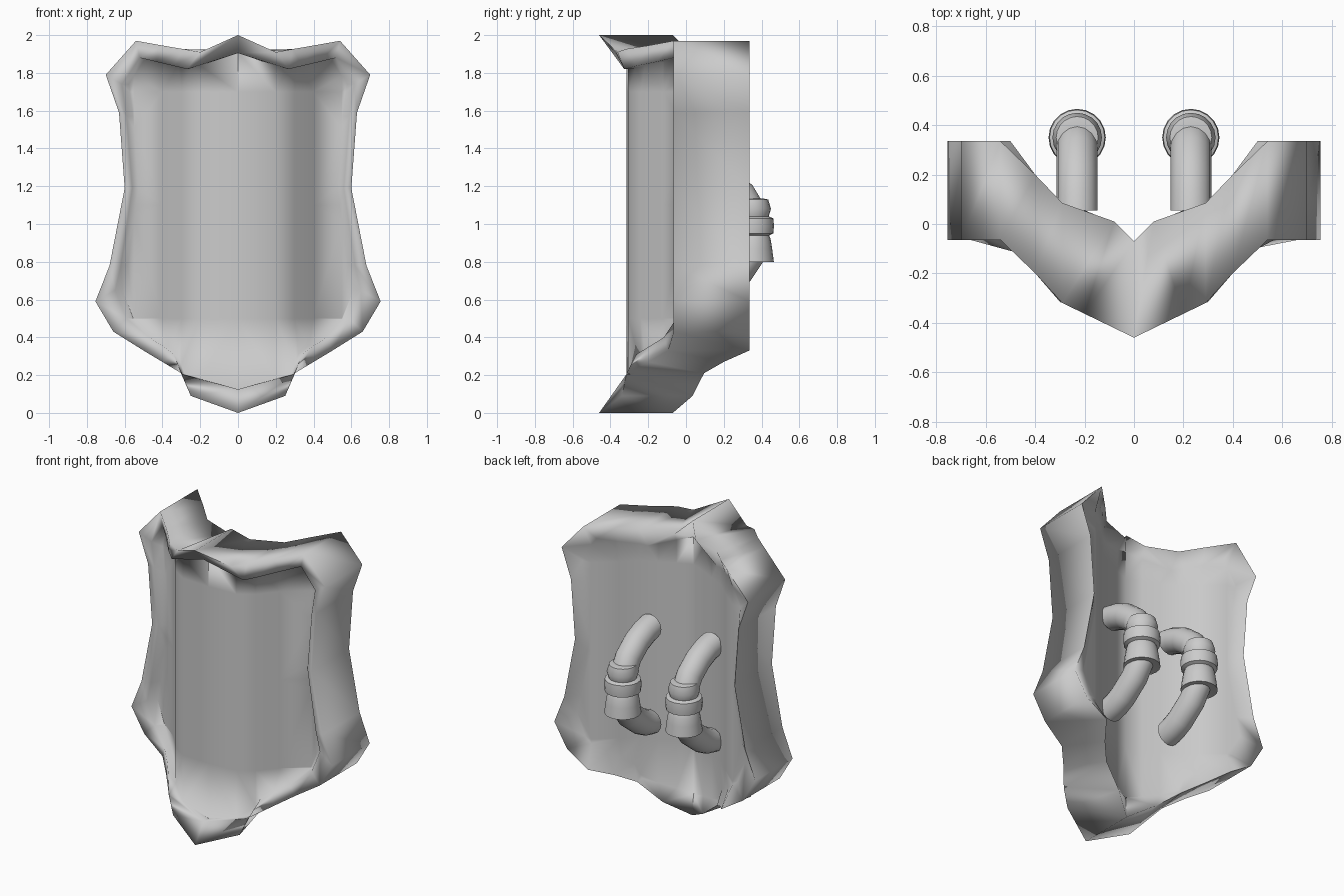
import bpy, bmesh, math
from mathutils import Vector

cube = bpy.data.objects.get("Cube")
if cube:
    bpy.data.objects.remove(cube, do_unlink=True)

grey = bpy.data.materials.new("plain_grey")
grey.use_nodes = True
grey.diffuse_color = (0.6, 0.6, 0.6, 1)
grey.node_tree.nodes["Principled BSDF"].inputs["Base Color"].default_value = (0.6, 0.6, 0.6, 1)


def finish(bm, name, angle):
    bmesh.ops.recalc_face_normals(bm, faces=bm.faces)
    mesh = bpy.data.meshes.new(name)
    bm.to_mesh(mesh)
    bm.free()
    mesh.materials.append(grey)
    obj = bpy.data.objects.new(name, mesh)
    bpy.context.collection.objects.link(obj)
    bpy.ops.object.select_all(action="DESELECT")
    obj.select_set(True)
    bpy.context.view_layer.objects.active = obj
    bpy.ops.object.shade_smooth_by_angle(angle=math.radians(angle))


def interp(table, x):
    x = abs(x)
    for (x0, y0), (x1, y1) in zip(table, table[1:]):
        if x <= x1:
            return y0 + (y1 - y0) * (x - x0) / (x1 - x0)
    return table[-1][1]


def bridge(bm, a, b):
    n = len(a)
    for i in range(n):
        bm.faces.new((a[i], a[(i + 1) % n], b[(i + 1) % n], b[i]))


def mirrored(half):
    return half + [(-x, z) for x, z in reversed(half[1:-1])]


# Half outlines from top centre to bottom centre (x, z)
EDGE = [(0, 2), (.2, 1.91), (.29, 1.926), (.4, 1.945), (.54, 1.97), (.7, 1.79), (.63, 1.59),
        (.6, 1.19), (.68, .78), (.755, .59), (.66, .43), (.5, .33), (.4, .27), (.3, .21),
        (.25, .09), (0, 0)]
LIP = [(0, 1.905), (.27, 1.82), (.34, 1.837), (.43, 1.858), (.52, 1.88), (.615, 1.74), (.59, 1.57),
       (.56, 1.19), (.62, .78), (.65, .65), (.59, .5), (.47, .4), (.4, .355), (.34, .31),
       (.3, .205), (0, .125)]
outer_front = mirrored(EDGE)
# The back edge pinches in at the top and bottom dips
outer_back = mirrored(EDGE[:1] + [(.08, 1.92)] + EDGE[2:-2] + [(.15, .09)] + EDGE[-1:])
lip = mirrored(LIP)
front_inset = [(x * .94, z) for x, z in lip]
back_inset = [(x * .97, 1.02 + (z - 1.02) * .98) for x, z in lip]

# Depth curves across the width (x, y)
RIM_FRONT = [(0, -.46), (.3, -.315), (.38, -.22), (.53, -.065), (1, -.065)]
LIP_FRONT = [(0, -.37), (.2, -.355), (.3, -.315), (.38, -.21), (.53, -.055), (1, -.03)]
PANEL_FRONT = [(0, -.315), (.2, -.305), (.3, -.24), (.4, -.12), (.55, .0), (.8, .03)]
RIM_BACK = [(0, -.07), (.08, .01), (.29, .085), (.4, .2), (.5, .335), (1, .335)]
PANEL_BACK = [(0, -.08), (.1, -.04), (.2, .01), (.3, .06), (.4, .15), (.53, .26), (.8, .28)]

# Shield body: rim band and both panels in one smooth shell
bm = bmesh.new()
rows = [(front_inset, PANEL_FRONT), (lip, LIP_FRONT), (outer_front, RIM_FRONT),
        (outer_back, RIM_BACK), (back_inset, PANEL_BACK)]
loops = [[bm.verts.new((x, interp(curve, x), z)) for x, z in outline] for outline, curve in rows]
for a, b in zip(loops, loops[1:]):
    bridge(bm, a, b)


# Panels are filled flat, cut into columns and bent along their depth curve
def fill_panel(loop, curve):
    for v in loop:
        v.co.y = 0
    faces = [bm.faces.new(loop)]
    cuts = [((x, 0, 0), (1, 0, 0)) for p in curve[:-1] for x in {p[0], -p[0]}]
    cuts += [((0, 0, z), (0, 0, 1)) for z in (.5, 1.1, 1.7)]
    for co, no in cuts:
        geom = set(faces)
        for f in faces:
            geom.update(f.edges, f.verts)
        result = bmesh.ops.bisect_plane(bm, geom=list(geom), plane_co=co, plane_no=no)
        faces = list({g for g in result["geom"] if isinstance(g, bmesh.types.BMFace)})
    for v in {v for f in faces for v in f.verts}:
        v.co.y = interp(curve, v.co.x)


fill_panel(loops[0], PANEL_FRONT)
fill_panel(loops[-1], PANEL_BACK)
bmesh.ops.triangulate(bm, faces=[f for f in bm.faces if len(f.verts) > 4])
finish(bm, "shield_body", 120)


# Handles: a bent tube swept along (y, z) points, with a ringed grip
def handle(side, cx):
    path = [Vector((cx, y, z)) for y, z in
            [(.055, 1.27), (.12, 1.255), (.2, 1.22), (.29, 1.15), (.345, 1.06),
             (.355, .96), (.345, .85), (.28, .755), (.17, .67), (.11, .64), (.055, .625)]]
    bm = bmesh.new()
    rings = []
    for i, p in enumerate(path):
        t = (path[min(i + 1, len(path) - 1)] - path[max(i - 1, 0)]).normalized()
        if i in (0, len(path) - 1):
            t = Vector((0, math.copysign(1, t.y), 0))
        n = Vector((1, 0, 0)).cross(t)
        rings.append([bm.verts.new(p + .083 * (Vector((math.cos(a), 0, 0)) + n * math.sin(a)))
                      for a in (k * math.tau / 16 for k in range(16))])
    for a, b in zip(rings, rings[1:]):
        bridge(bm, a, b)
    bm.faces.new(rings[0])
    bm.faces.new(rings[-1])
    finish(bm, side + "_handle", 50)

    # Grip: three bands turned around the upright part
    profile = [(.06, 1.135), (.085, 1.13), (.1, 1.08), (.088, 1.04), (.112, 1.03), (.116, .99),
               (.112, .95), (.09, .94), (.098, .92), (.106, .87), (.115, .8), (.06, .81)]
    bm = bmesh.new()
    rings = [[bm.verts.new((cx + r * math.cos(a), .35 + r * math.sin(a), z))
              for a in (k * math.tau / 20 for k in range(20))] for r, z in profile]
    for a, b in zip(rings, rings[1:]):
        bridge(bm, a, b)
    bm.faces.new(rings[0])
    bm.faces.new(rings[-1])
    finish(bm, side + "_grip", 50)


handle("left", .23)
handle("right", -.23)
